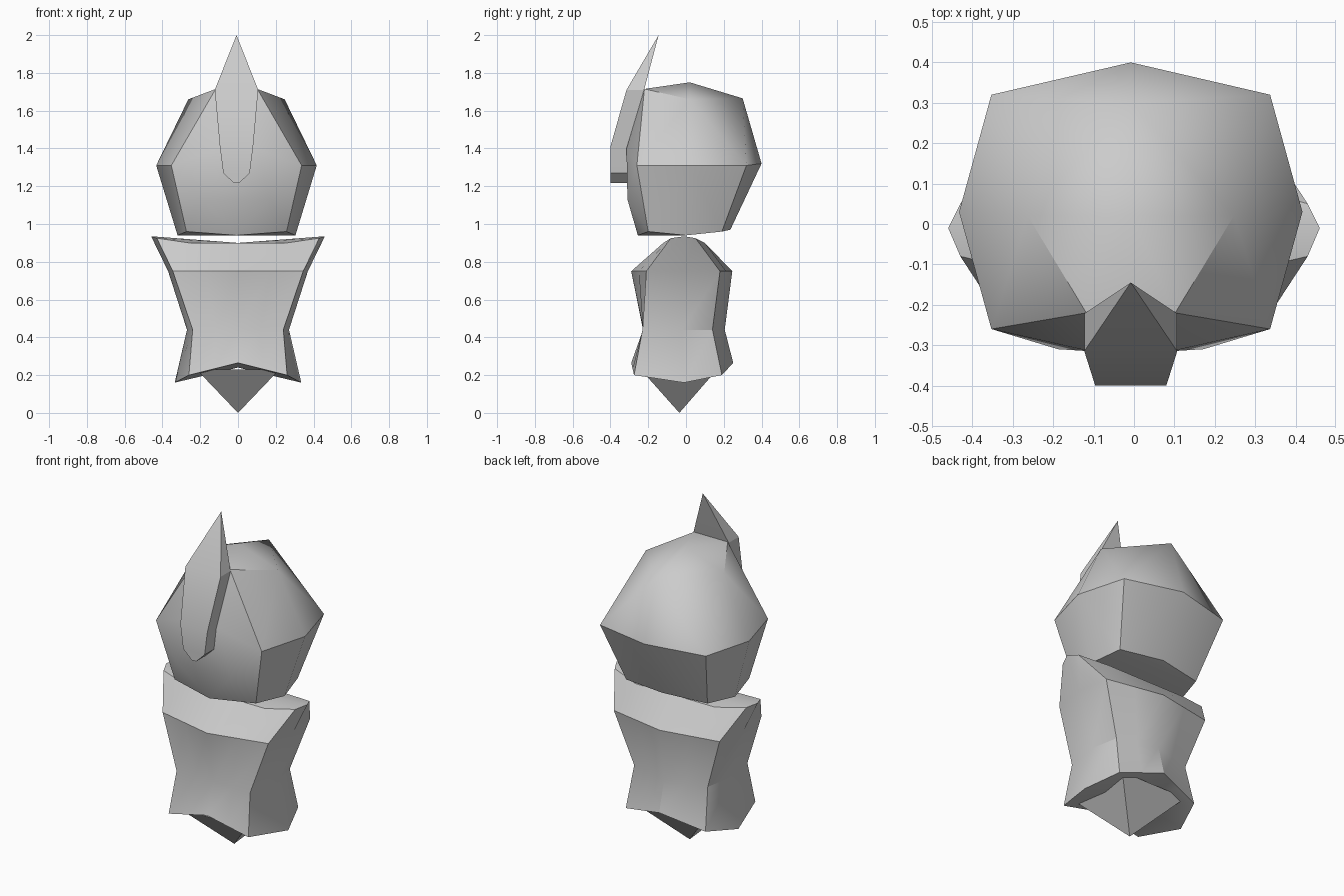
import bpy, bmesh, math

if "Cube" in bpy.data.objects:
    bpy.data.objects.remove(bpy.data.objects["Cube"])


def finish(bm, name, angle):
    bmesh.ops.recalc_face_normals(bm, faces=bm.faces)
    mesh = bpy.data.meshes.new(name)
    bm.to_mesh(mesh)
    bm.free()
    obj = bpy.data.objects.new(name, mesh)
    bpy.context.collection.objects.link(obj)
    bpy.ops.object.select_all(action='DESELECT')
    obj.select_set(True)
    bpy.context.view_layer.objects.active = obj
    bpy.ops.object.shade_smooth_by_angle(angle=math.radians(angle))
    return obj


def mid(a, b):
    return tuple((p + q) / 2 for p, q in zip(a, b))


def fan(bm, loop, centre):
    c = bm.verts.new(centre)
    for i, v in enumerate(loop):
        bm.faces.new((v, loop[(i + 1) % len(loop)], c))


# Torso: lofted rings, each given as front, front corner, side, back corner, back
levels = [
    [(0, -.29, .265), (.26, -.275, .2), (.335, -.01, .16), (.26, .19, .2), (0, .25, .265)],
    [(0, -.225, .44), (.24, -.23, .44), (.27, -.02, .44), (.24, .14, .44), (0, .205, .44)],
    [(0, -.29, .75), (.345, -.21, .75), (.37, -.01, .75), (.345, .18, .75), (0, .245, .75)],
    [(0, -.12, .9), (.43, -.08, .925), (.46, -.01, .935), (.43, .05, .925), (0, .1, .9)],
]
bm = bmesh.new()
rings = []
for n, (f, c, s, d, b) in enumerate(levels):
    k, m = mid(f, c), mid(d, b)
    if n == 3:  # the neckline dips flat between the shoulders
        k, m = (.26, f[1], .9), (.26, b[1], .9)
    half = [f, k, c, s, d, m, b]
    full = half + [(-x, y, z) for x, y, z in half[-2:0:-1]]
    rings.append([bm.verts.new(p) for p in full])
for lo, hi in zip(rings, rings[1:]):
    for i in range(len(lo)):
        j = (i + 1) % len(lo)
        bm.faces.new((lo[i], lo[j], hi[j], hi[i]))
fan(bm, rings[-1], (0, -.01, .9))
fan(bm, rings[0], (0, -.02, .24))
finish(bm, "torso", 28)

# Four-sided point below the torso
bm = bmesh.new()
base = [bm.verts.new(p) for p in
        ((-.22, -.24, .23), (.22, -.24, .23), (.22, .165, .23), (-.22, .165, .23))]
fan(bm, base, (0, -.035, 0))
bm.faces.new(base)
finish(bm, "lower_point", 20)

# Faceted head: hull of mirrored key points
OFFSET = -.008
points = [
    (0, .02, 1.75), (0, .3, 1.665), (.255, .02, 1.66), (.11, -.22, 1.715),   # crown
    (0, .4, 1.32), (.345, .32, 1.31), (.425, .03, 1.31), (.345, -.26, 1.31),  # widest ring
    (.1, -.315, 1.4), (.18, -.31, 1.13),                                      # face mask
    (0, -.255, .94), (.265, -.2, .96), (.312, 0, .94), (.265, .19, .96), (0, .235, .97),
]
bm = bmesh.new()
for x, y, z in points:
    for s in ((1, -1) if x else (1,)):
        bm.verts.new((s * x + OFFSET, y, z))
bmesh.ops.convex_hull(bm, input=bm.verts)
bmesh.ops.dissolve_limit(bm, angle_limit=math.radians(1), verts=bm.verts, edges=bm.edges)
finish(bm, "head", 38)

# Crest blade: rows of half width, height, front depth, back depth
rows = [(.115, 1.71, -.315, -.222), (.088, 1.41, -.4, -.31),
        (.07, 1.27, -.4, -.28), (.015, 1.217, -.4, -.28)]
bm = bmesh.new()
loops = []
for w, z, front, back in rows:
    loops.append([bm.verts.new((x + OFFSET, y, z)) for x, y in
                  ((-w, front), (w, front), (w, back), (-w, back))])
for a, b in zip(loops, loops[1:]):
    for i in range(4):
        j = (i + 1) % 4
        bm.faces.new((a[i], a[j], b[j], b[i]))
fan(bm, loops[0], (OFFSET, -.145, 2))
bm.faces.new(loops[-1])
finish(bm, "crest", 25)
